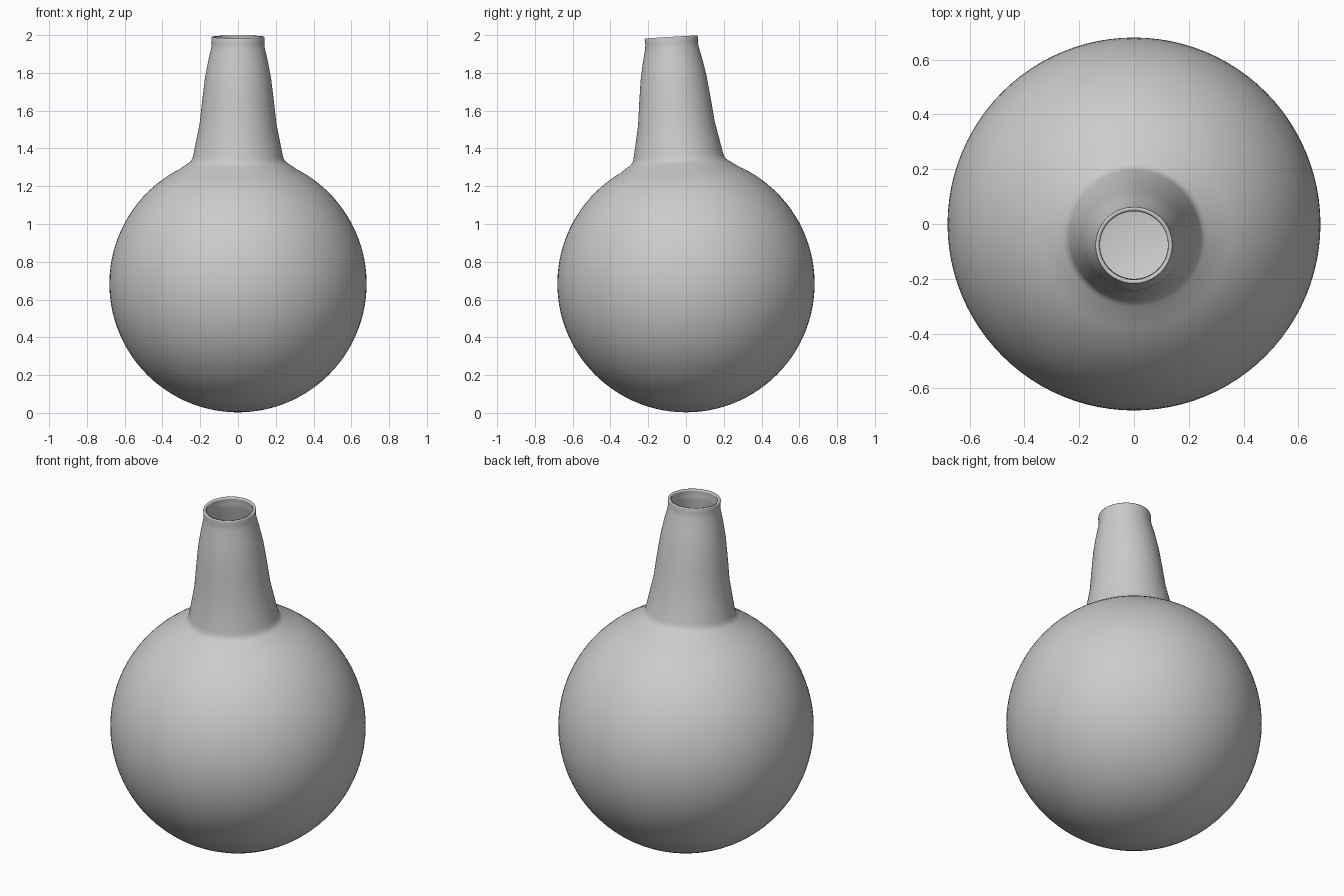
import bpy, bmesh
from math import sin, cos, pi, acos

if "Cube" in bpy.data.objects:
    bpy.data.objects.remove(bpy.data.objects["Cube"])

R = 0.681          # radius of the round body
SEG = 96           # steps around the axis
TILT = 0.06        # the neck leans slightly to the front

# Profile (radius, height above body centre): round body, fillet, tapering neck
end = acos(0.31 / R)
steps = 44
profile = []
for i in range(1, steps + 1):
    a = -pi / 2 + (end + pi / 2) * i / steps
    profile.append((R * cos(a), R * sin(a)))
profile += [(0.28, 0.628), (0.262, 0.639), (0.25, 0.649), (0.242, 0.662),
            (0.237, 0.68), (0.222, 0.755), (0.203, 0.85), (0.191, 0.96),
            (0.175, 1.09), (0.158, 1.18), (0.142, 1.25), (0.139, 1.275),
            (0.141, 1.302), (0.139, 1.309)]

# Revolve the profile
bm = bmesh.new()
rings = [[bm.verts.new((r * cos(2 * pi * j / SEG), r * sin(2 * pi * j / SEG), h))
          for j in range(SEG)] for r, h in profile]
pole = bm.verts.new((0, 0, -R))
for j in range(SEG):
    k = (j + 1) % SEG
    bm.faces.new((pole, rings[0][k], rings[0][j]))
    for lo, hi in zip(rings, rings[1:]):
        bm.faces.new((lo[j], lo[k], hi[k], hi[j]))
mesh = bpy.data.meshes.new("flask")
bm.to_mesh(mesh)
bm.free()

flask = bpy.data.objects.new("flask", mesh)
bpy.context.collection.objects.link(flask)
flask.location = (0, 0, R + 0.003)
flask.rotation_euler = (TILT, 0, 0)

# Smooth shading, thin hollow wall
bpy.context.view_layer.objects.active = flask
flask.select_set(True)
bpy.ops.object.shade_smooth_by_angle(angle=0.7)
wall = flask.modifiers.new("wall", 'SOLIDIFY')
wall.thickness = 0.015
wall.offset = -1
